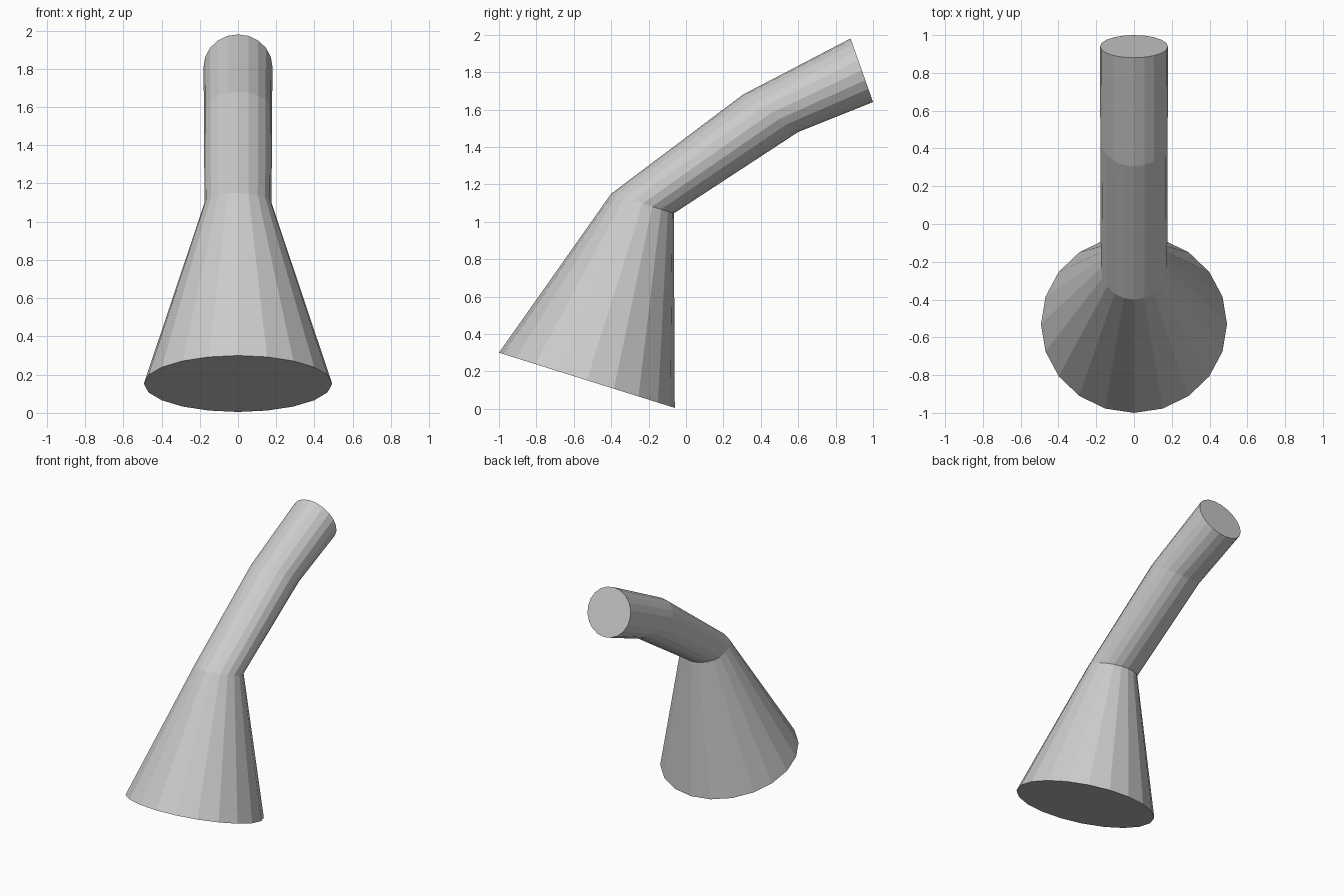
import bpy
import bmesh
import math
from mathutils import Vector

if "Cube" in bpy.data.objects:
    bpy.data.objects.remove(bpy.data.objects["Cube"])

SIDES = 20

# Side-profile ends (y, z) of each circular section: front/upper end, back/lower end
SECTIONS = [
    ((-1.00, 0.30), (-0.06, 0.005)),   # wide base
    ((-0.40, 1.15), (-0.065, 1.045)),  # neck
    ((0.305, 1.68), (0.60, 1.48)),     # bend
    ((0.88, 1.98), (1.00, 1.64)),      # tip
]


def add_ring(bm, front, back):
    a, b = Vector((0, *front)), Vector((0, *back))
    centre, arm = (a + b) / 2, (a - b) / 2
    side = Vector((arm.length, 0, 0))
    return [bm.verts.new(centre + arm * math.cos(t) + side * math.sin(t))
            for t in (2 * math.pi * i / SIDES for i in range(SIDES))]


# Flared cone running into a bent tube, closed at both ends
bm = bmesh.new()
rings = [add_ring(bm, *s) for s in SECTIONS]
for low, high in zip(rings, rings[1:]):
    for i in range(SIDES):
        j = (i + 1) % SIDES
        bm.faces.new((low[i], low[j], high[j], high[i]))
bm.faces.new(rings[0])
bm.faces.new(rings[-1])
bmesh.ops.recalc_face_normals(bm, faces=bm.faces)

mesh = bpy.data.meshes.new("flared_bent_pipe")
bm.to_mesh(mesh)
bm.free()
bpy.context.collection.objects.link(bpy.data.objects.new("flared_bent_pipe", mesh))
